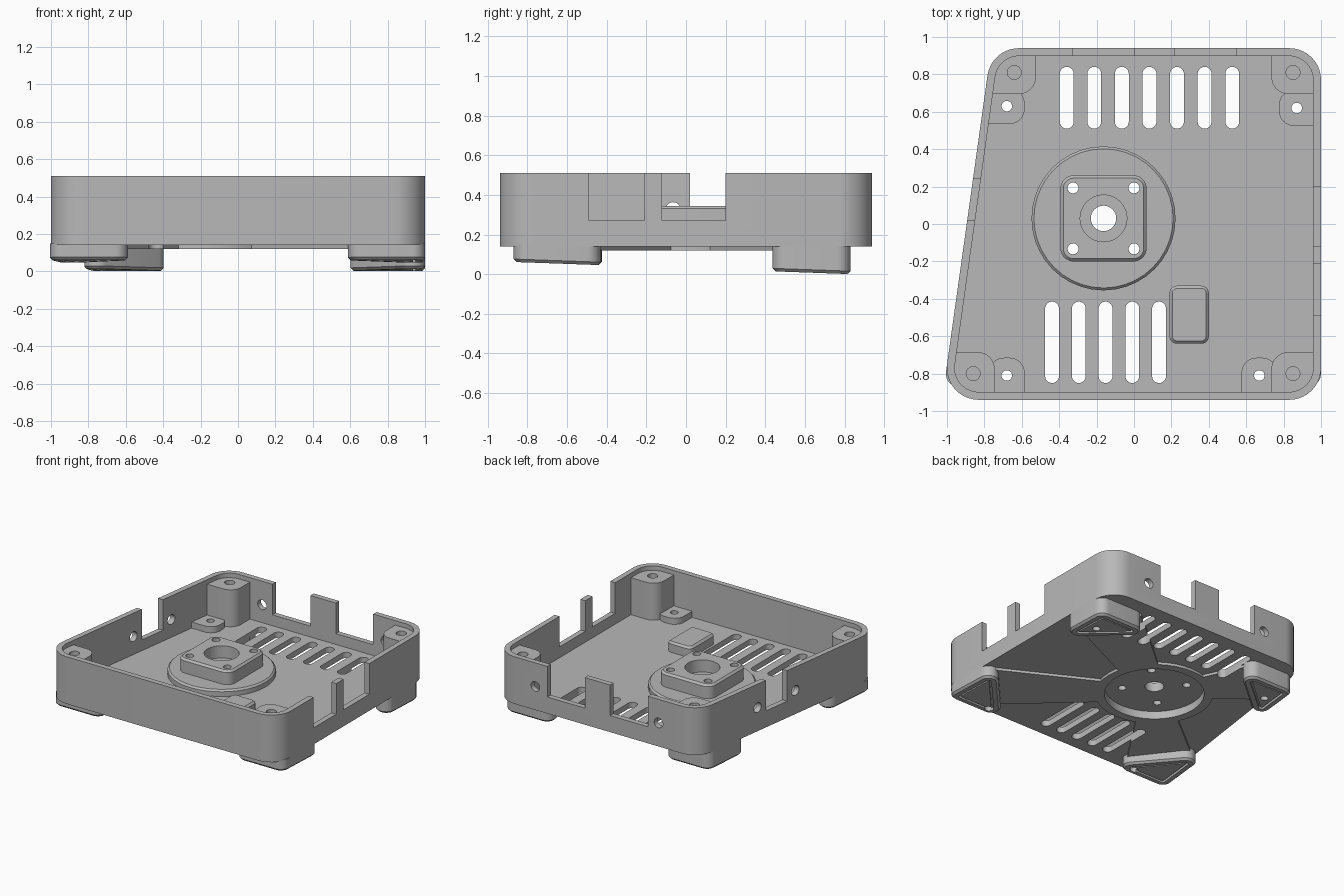
import bpy, bmesh, math
from mathutils import Vector

if "Cube" in bpy.data.objects:
    bpy.data.objects.remove(bpy.data.objects["Cube"])

grey = bpy.data.materials.new("plain_grey")
grey.use_nodes = True
grey.diffuse_color = (0.48, 0.48, 0.48, 1)
grey.node_tree.nodes["Principled BSDF"].inputs["Base Color"].default_value = grey.diffuse_color


def outline(pts, r, inset, steps=10):
    """Inset a convex polygon and round its corners."""
    p = [Vector(q) for q in pts]
    n = len(p)
    if sum(p[i - 1].x * p[i].y - p[i].x * p[i - 1].y for i in range(n)) < 0:
        p.reverse()
    r = max(r - inset, 0)
    loop = []
    for i in range(n):
        d0 = (p[i] - p[i - 1]).normalized()
        d1 = (p[(i + 1) % n] - p[i]).normalized()
        n0, n1 = Vector((d0.y, -d0.x)), Vector((d1.y, -d1.x))
        centre = p[i] - (n0 + n1) * (inset + r) / (1 + n0.dot(n1))
        a0 = math.atan2(n0.y, n0.x)
        turn = (math.atan2(n1.y, n1.x) - a0) % math.tau
        for k in range(steps + 1):
            a = a0 + turn * k / steps
            loop.append(centre + r * Vector((math.cos(a), math.sin(a))))
    return loop


def solid(name, pts, r, rings):
    """Stack rounded outlines; each ring is (inset, height)."""
    bm = bmesh.new()
    loops = [[bm.verts.new((v.x, v.y, z)) for v in outline(pts, r, inset)] for inset, z in rings]
    n = len(loops[0])
    for a, b in zip(loops, loops[1:]):
        for i in range(n):
            j = (i + 1) % n
            bm.faces.new((a[i], a[j], b[j], b[i]))
    bm.faces.new(loops[0])
    bm.faces.new(loops[-1])
    bmesh.ops.remove_doubles(bm, verts=bm.verts, dist=1e-5)
    bmesh.ops.recalc_face_normals(bm, faces=bm.faces)
    mesh = bpy.data.meshes.new(name)
    bm.to_mesh(mesh)
    bm.free()
    mesh.materials.append(grey)
    ob = bpy.data.objects.new(name, mesh)
    bpy.context.collection.objects.link(ob)
    return ob


def rect(x0, x1, y0, y1):
    return [(x0, y0), (x1, y0), (x1, y1), (x0, y1)]


def round_bar(name, x, y, r, z0, z1):
    return solid(name, rect(x - r, x + r, y - r, y + r), r, [(0, z0), (0, z1)])


def block(x0, x1, y0, y1, z0, z1, r=0.0):
    return solid("cutter", rect(x0, x1, y0, y1), r, [(0, z0), (0, z1)])


def combine(ob, other, op="DIFFERENCE"):
    m = ob.modifiers.new("combine", "BOOLEAN")
    m.operation, m.solver, m.object = op, "EXACT", other
    bpy.context.view_layer.objects.active = ob
    bpy.ops.object.modifier_apply(modifier=m.name)
    bpy.data.objects.remove(other)


def side_x(y):
    """The slanted side wall."""
    return -0.861 + 0.14 * (y - 0.24)


BODY = [(side_x(-0.94), -0.94), (1, -0.94), (1, 0.94), (side_x(0.94), 0.94)]
HUB = Vector((-0.163, 0.03))
FLOOR, RIM = 0.185, 0.51
LOW_HOLES = [(-0.68, 0.63), (0.87, 0.62), (0.67, -0.81), (-0.68, -0.81)]
SCREWS = [(-0.64, 0.81), (0.85, 0.81), (0.85, -0.8), (-0.86, -0.8)]

# Tray shell
tray = solid("tray", BODY, 0.17, [(0, 0.14), (0, RIM)])
combine(tray, solid("cavity", BODY, 0.17, [(0.042, FLOOR), (0.042, 0.6)]))

# Underside ring and diagonal arms
combine(tray, round_bar("ring", HUB.x, HUB.y, 0.42, 0.12, 0.15), "UNION")
for sx, sy in ((1, 1), (1, -1), (-1, 1), (-1, -1)):
    edge = 0.95 if sx > 0 else side_x(0.45 * sy) + 0.05
    inner = 0.62 if sx > 0 else (-0.62 if sy < 0 else -0.45)
    a, b = Vector((inner, 0.82 * sy)), Vector((edge, 0.45 * sy))
    across = (b - a).normalized() * 0.13
    out = ((a + b) / 2 - HUB).normalized() * 0.25
    arm = solid("arm", [a, b, HUB + out + across, HUB + out - across], 0, [(0, 0.12), (0, 0.15)])
    combine(tray, arm, "UNION")
combine(tray, round_bar("recess", HUB.x, HUB.y, 0.355, 0.05, 0.3))

# Vent slots
for i in range(7):
    x = -0.36 + 0.1475 * i
    combine(tray, block(x - 0.037, x + 0.037, 0.51, 0.84, 0.05, 0.3, 0.037))
for i in range(5):
    x = -0.438 + 0.143 * i
    combine(tray, block(x - 0.037, x + 0.037, -0.85, -0.415, 0.05, 0.3, 0.037))

# Wall notches
for x0, x1, y0, y1 in ((0.9, 1.1, -0.49, -0.21), (0.9, 1.1, -0.12, 0.2),
                       (-1.1, -0.75, 0.02, 0.24),
                       (-0.33, 0, 0.85, 1), (0.22, 0.545, 0.85, 1)):
    combine(tray, block(x0, x1, y0, y1, 0.27, 0.6))

# Wall holes beside the notches
for x, y, axis in ((-0.42, 0.92, 0), (0.65, 0.92, 0), (-0.9, -0.065, 1), (-0.85, 0.325, 1)):
    hole = round_bar("hole", 0, 0, 0.038, -0.1, 0.1)
    hole.location = (x, y, 0.325)
    hole.rotation_euler[axis] = math.pi / 2
    bpy.context.view_layer.update()
    combine(tray, hole)
for x, y in LOW_HOLES:
    combine(tray, round_bar("hole", x, y, 0.028, -0.1, 0.4))


def clip(ob):
    combine(ob, solid("clip", BODY, 0.17, [(0.02, 0.16), (0.02, 0.6)]), "INTERSECT")


# Corner screw posts
posts = []
for i, (x, y) in enumerate(SCREWS):
    sx, sy = math.copysign(1, x), math.copysign(1, y)
    post = solid(f"screw_post_{i + 1}",
                 rect(*sorted((x - 0.115 * sx, x + 0.4 * sx)), *sorted((y - 0.115 * sy, y + 0.4 * sy))),
                 0.09, [(0, 0.15), (0, 0.475)])
    clip(post)
    combine(post, round_bar("hole", x, y, 0.037, 0.35, 0.6))
    combine(post, round_bar("hole", *LOW_HOLES[i], 0.028, -0.1, 0.6))
    posts.append(post)

# Low bosses against the walls
for i, (x, y) in enumerate(LOW_HOLES):
    s = 0.095
    if y > 0:
        shape = rect(*sorted((x - math.copysign(s, x), x * 1.6)), y - s, y + s)
    else:
        shape = rect(x - s, x + s, y * 1.4, y + s)
    boss = solid(f"low_boss_{i + 1}", shape, 0.08, [(0, 0.15), (0, 0.233)])
    clip(boss)
    combine(boss, round_bar("hole", x, y, 0.028, 0, 0.4))
    posts.append(boss)

# Hub: round plate, square block, stepped bore and bolt holes
def square(h):
    return rect(HUB.x - h, HUB.x + h, HUB.y - h, HUB.y + h)


hub = solid("hub", square(0.385), 0.385, [(0, 0.18), (0, 0.222), (0.013, 0.235)])
combine(hub, solid("hub_block", square(0.23), 0.07, [(0, 0.2), (0, 0.33), (0.015, 0.345)]), "UNION")
combine(hub, solid("bore", square(0.125), 0.125, [(0, 0.4), (0, 0.25), (0.057, 0.25), (0.057, 0.1)]))
for dx in (-0.163, 0.163):
    for dy in (-0.163, 0.163):
        combine(hub, round_bar("hole", HUB.x + dx, HUB.y + dy, 0.029, 0.1, 0.4))

# Raised pad on the floor
pad = solid("floor_pad", rect(0.19, 0.4, -0.64, -0.33), 0.04, [(0, 0.17), (0, 0.25), (0.015, 0.265)])

# Triangular feet, cut on a slope so the tray leans forward
feet = []
for sx in (1, -1):
    for sy in (1, -1):
        y, leg = (0.83, -0.49) if sy > 0 else (-0.87, 0.55)
        x, x_tip = (1, 1) if sx > 0 else (side_x(y), side_x(y + leg))
        foot = solid(f"{'back' if sy > 0 else 'front'}_{'left' if sx > 0 else 'right'}_foot",
                     [(x, y), (x - 0.5 * sx, y), (x_tip, y + leg)], 0.07,
                     [(0, 0.15), (0, 0.045), (0.015, 0.03), (0.05, 0.03),
                      (0.05, 0.05), (0.065, 0.05), (0.065, 0.033)])
        for v in foot.data.vertices:
            if v.co.z < 0.1:
                v.co.z -= 0.036 * v.co.y
        for hx, hy in LOW_HOLES:
            if hx * sx > 0 and hy * sy > 0:
                combine(foot, round_bar("hole", hx, hy, 0.028, -0.1, 0.3))
        feet.append(foot)

# Smooth curved walls, keep edges crisp
bpy.ops.object.select_all(action="DESELECT")
for ob in [tray, hub, pad] + posts + feet:
    ob.select_set(True)
bpy.context.view_layer.objects.active = tray
bpy.ops.object.shade_smooth_by_angle(angle=math.radians(30))
